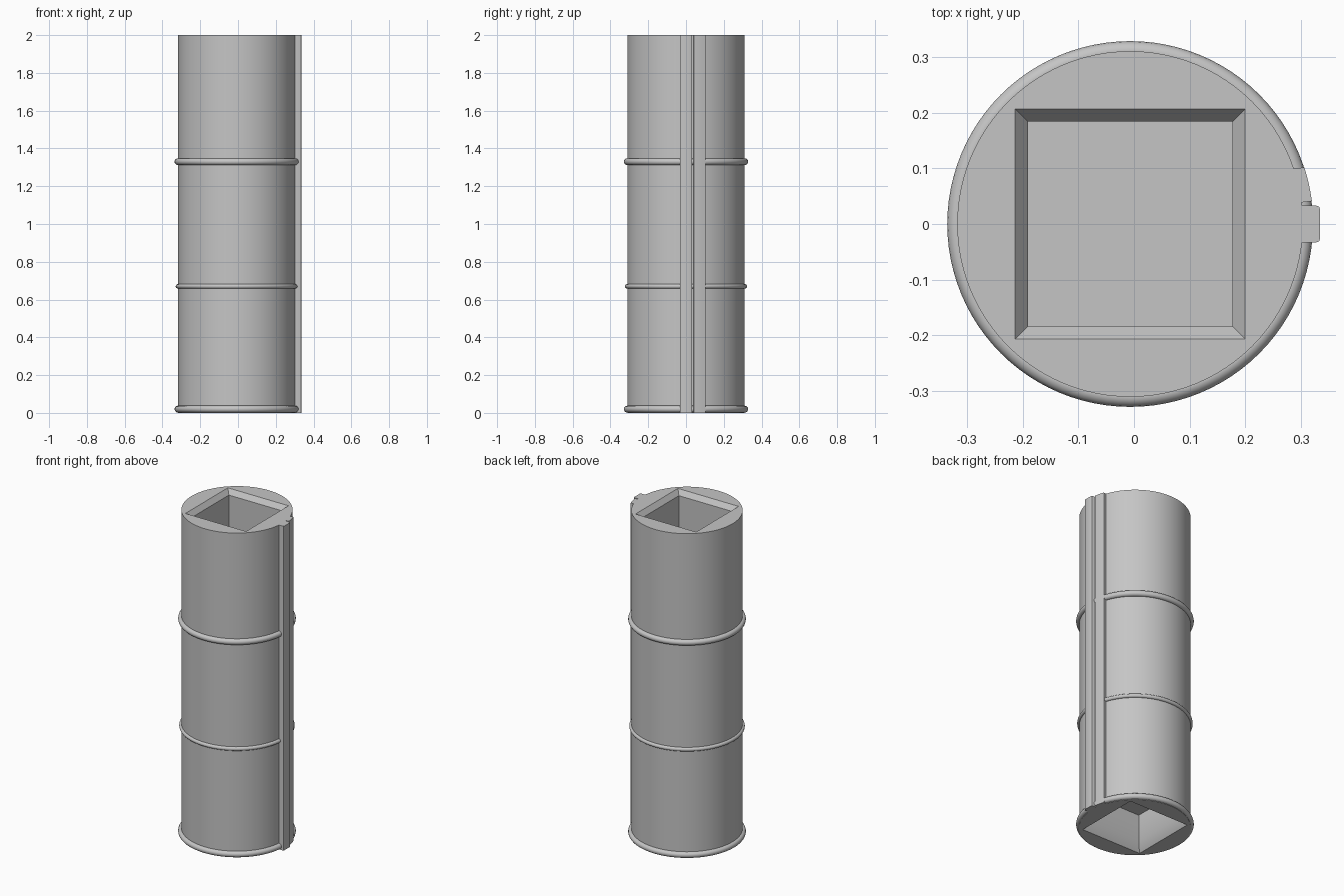
import bpy, bmesh, math
from mathutils import Vector

if "Cube" in bpy.data.objects:
    bpy.data.objects.remove(bpy.data.objects["Cube"], do_unlink=True)

CX = -0.007       # axis of the column
RADIUS = 0.311
HEIGHT = 2.0
SEGMENTS = 96

grey = bpy.data.materials.new("plain_grey")
grey.use_nodes = True
colour = (0.56, 0.56, 0.56, 1)
grey.diffuse_color = colour
grey.node_tree.nodes["Principled BSDF"].inputs["Base Color"].default_value = colour


def finish(obj):
    obj.data.materials.append(grey)
    bpy.ops.object.select_all(action='DESELECT')
    obj.select_set(True)
    bpy.context.view_layer.objects.active = obj
    bpy.ops.object.shade_smooth_by_angle(angle=math.radians(35))


def make_object(name, bm):
    bmesh.ops.recalc_face_normals(bm, faces=bm.faces)
    mesh = bpy.data.meshes.new(name)
    bm.to_mesh(mesh)
    bm.free()
    obj = bpy.data.objects.new(name, mesh)
    bpy.context.collection.objects.link(obj)
    finish(obj)


def loop(bm, points, z):
    return [bm.verts.new((x, y, z)) for x, y in points]


def skin(bm, a, b):
    for i in range(len(a)):
        j = (i + 1) % len(a)
        bm.faces.new((a[i], a[j], b[j], b[i]))


def square(half):
    return [(CX + sx * half, sy * half)
            for sx, sy in ((-1, -1), (1, -1), (1, 1), (-1, 1))]


def arc(radius, start, end, steps):
    angles = [start + (end - start) * i / steps for i in range(steps + 1)]
    return [(CX + radius * math.cos(a), radius * math.sin(a)) for a in angles]


def prism(name, points):
    bm = bmesh.new()
    low, high = loop(bm, points, 0), loop(bm, points, HEIGHT)
    skin(bm, low, high)
    bm.faces.new(low)
    bm.faces.new(high)
    make_object(name, bm)


# Round column with a square, bevelled socket at each end
bm = bmesh.new()
circle = arc(RADIUS, 0, math.tau, SEGMENTS)[:-1]
bottom, top = loop(bm, circle, 0), loop(bm, circle, HEIGHT)
skin(bm, bottom, top)
for rim, z, inner, bevel, floor in ((bottom, 0, 0.175, 0.05, 0.22),
                                    (top, HEIGHT, 0.184, -0.03, -0.4)):
    mouth = loop(bm, square(0.207), z)
    throat = loop(bm, square(inner), z + bevel)
    base = loop(bm, square(inner), z + floor)
    skin(bm, mouth, throat)
    skin(bm, throat, base)
    bm.faces.new(base)
    edges = [bm.edges.get((ring[i - 1], ring[i]))
             for ring in (rim, mouth) for i in range(len(ring))]
    bmesh.ops.triangle_fill(bm, use_beauty=True, edges=edges,
                            normal=Vector((0, 0, 1 if z else -1)))
make_object("column", bm)

# Raised rounded bands
for name, z, tube in (("bottom_band", 0.02, 0.018),
                      ("lower_band", 0.67, 0.012),
                      ("upper_band", 1.33, 0.018)):
    bpy.ops.mesh.primitive_torus_add(
        major_radius=RADIUS, minor_radius=tube, major_segments=SEGMENTS,
        minor_segments=16, location=(CX, 0, z))
    band = bpy.context.object
    band.name = name
    finish(band)

# Square rail with rounded outer corners
rail = [(0.28, -0.033), (0.328, -0.033), (0.333, -0.031), (0.335, -0.026)]
prism("side_rail", rail + [(x, -y) for x, y in reversed(rail)])

# Curved cover strip beside the rail
outer = arc(0.3295, 0.125, 0.315, 8)
inner = arc(0.295, 0.125, 0.335, 8)
prism("cover_strip", outer + inner[::-1])
